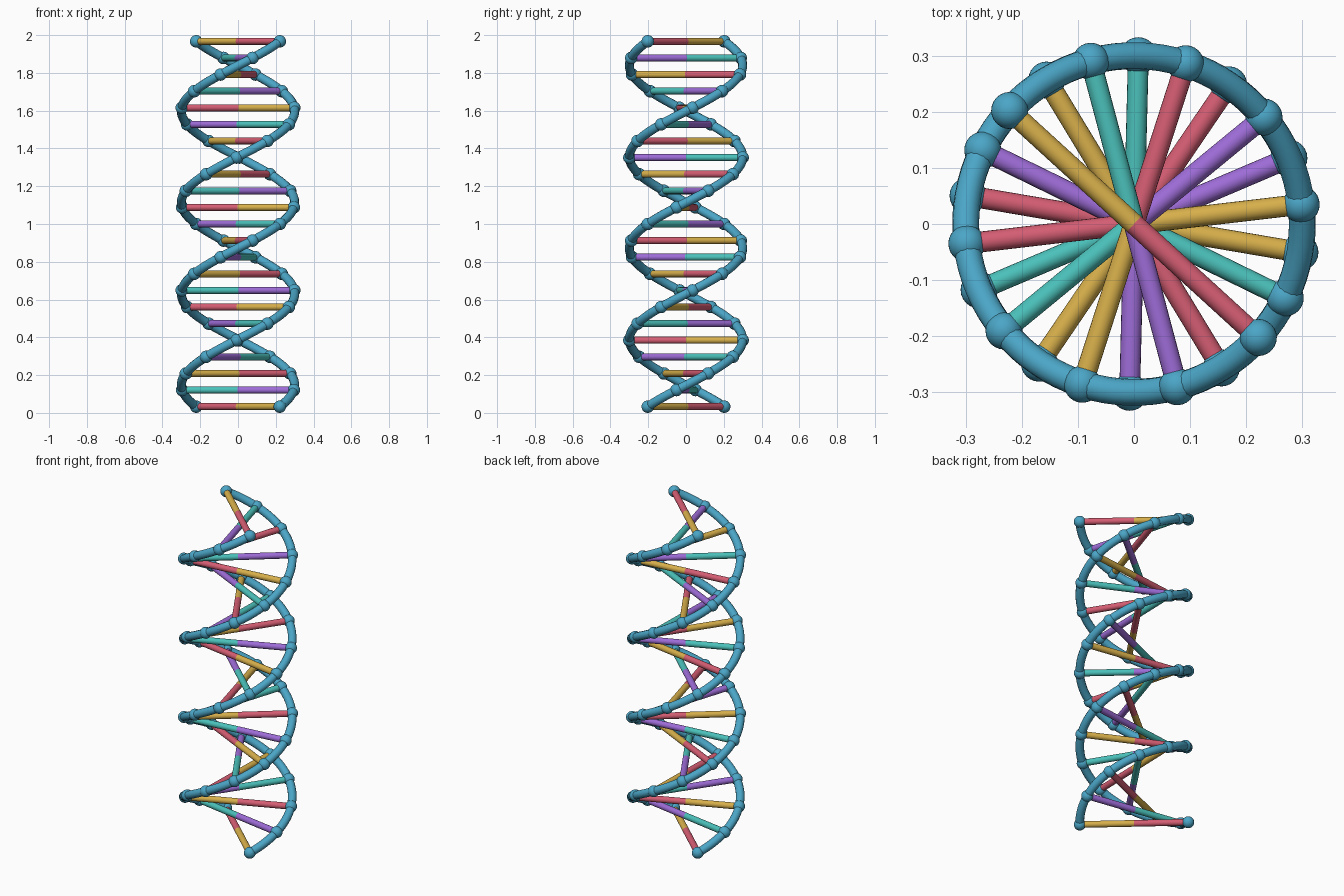
import bpy
import math
from mathutils import Vector

if "Cube" in bpy.data.objects:
    bpy.data.objects.remove(bpy.data.objects["Cube"], do_unlink=True)

RUNGS = 23
RADIUS = 0.30
BALL = 0.033
TUBE = 0.024
BAR = 0.0185
START = math.radians(-42.4)
TURN = 4 * math.pi           # two full turns bottom to top
HEIGHT = 2 - 2 * BALL


def material(name, rgb):
    mat = bpy.data.materials.new(name)
    mat.use_nodes = True
    mat.diffuse_color = (*rgb, 1)
    mat.node_tree.nodes["Principled BSDF"].inputs["Base Color"].default_value = (*rgb, 1)
    return mat


blue = material("blue", (0.07, 0.38, 0.57))
gold = material("gold", (0.68, 0.43, 0.07))
purple = material("purple", (0.34, 0.15, 0.68))
pink = material("pink", (0.66, 0.11, 0.17))
teal = material("teal", (0.07, 0.53, 0.49))


def helix_point(t, phase):
    """Point on a strand, t running from 0 at the foot to 1 at the top."""
    a = START + TURN * t + phase
    return Vector((RADIUS * math.cos(a), RADIUS * math.sin(a), BALL + HEIGHT * t))


def finish(name, mat):
    obj = bpy.context.object
    obj.name = name
    obj.data.materials.clear()
    obj.data.materials.append(mat)
    bpy.ops.object.shade_smooth_by_angle(angle=math.radians(40))


def strand(name, phase):
    """Round tube that follows the helix."""
    steps = (RUNGS - 1) * 8
    curve = bpy.data.curves.new(name, "CURVE")
    curve.dimensions = "3D"
    curve.bevel_depth = TUBE
    curve.bevel_resolution = 4
    curve.use_fill_caps = True
    spline = curve.splines.new("POLY")
    spline.points.add(steps)
    for i, p in enumerate(spline.points):
        p.co = (*helix_point(i / steps, phase), 1)
    obj = bpy.data.objects.new(name, curve)
    bpy.context.collection.objects.link(obj)
    bpy.ops.object.select_all(action="DESELECT")
    obj.select_set(True)
    bpy.context.view_layer.objects.active = obj
    bpy.ops.object.convert(target="MESH")
    finish(name, blue)


def joint(name, centre):
    bpy.ops.mesh.primitive_uv_sphere_add(segments=24, ring_count=16, radius=BALL, location=centre)
    finish(name, blue)


def half_rung(name, inner, outer, mat):
    axis = outer - inner
    bpy.ops.mesh.primitive_cylinder_add(
        vertices=20, radius=BAR, depth=axis.length, location=(inner + outer) / 2,
        rotation=axis.to_track_quat("Z", "Y").to_euler())
    finish(name, mat)


# Two strands, each with its own order of rung colours
cycles = {
    "first": (0, (gold, purple, pink, teal)),
    "second": (math.pi, (pink, teal, gold, purple)),
}
for side, (phase, colours) in cycles.items():
    strand(f"{side}_strand", phase)
    for i in range(RUNGS):
        end = helix_point(i / (RUNGS - 1), phase)
        joint(f"{side}_joint_{i + 1}", end)
        half_rung(f"{side}_half_rung_{i + 1}", Vector((0, 0, end.z)), end, colours[i % 4])
